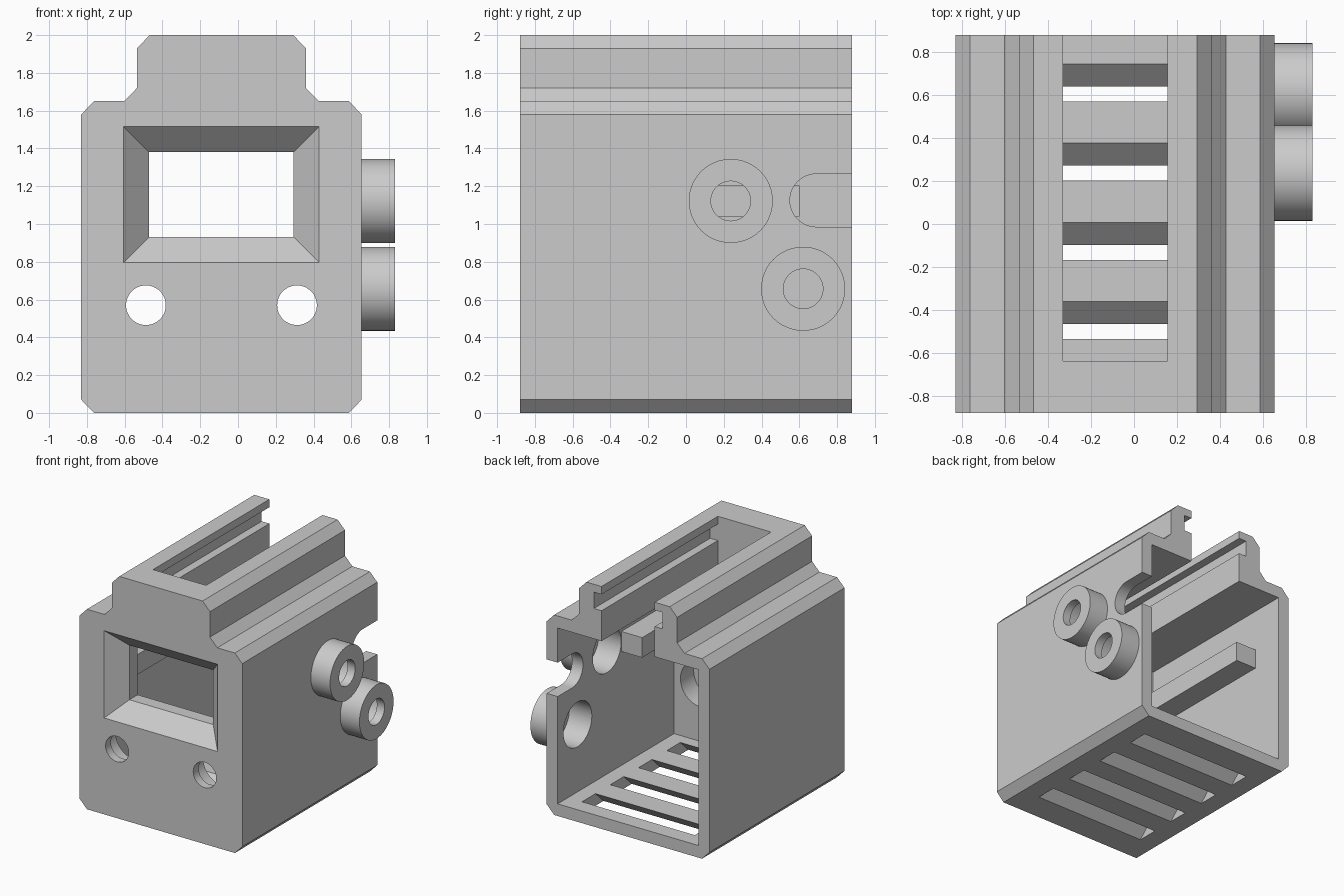
import bpy, bmesh, math

cube = bpy.data.objects.get("Cube")
if cube:
    bpy.data.objects.remove(cube, do_unlink=True)

grey = bpy.data.materials.new("plain_grey")
grey.use_nodes = True
COLOUR = (0.6, 0.6, 0.6, 1)
grey.diffuse_color = COLOUR
grey.node_tree.nodes["Principled BSDF"].inputs["Base Color"].default_value = COLOUR

FRONT, BACK, INNER = -0.88, 0.88, -0.637   # front face, open back, inside of front wall
MID = -0.0875                              # centre line of the housing
BORE, HOLE = 0.185, 0.105                  # wide inner bore, small outer hole


def loft(name, loops, closed=False):
    """Skin a list of equal point loops; cap the ends, or join last to first."""
    bm = bmesh.new()
    rings = [[bm.verts.new(p) for p in loop] for loop in loops]
    n = len(rings[0])
    pairs = list(zip(rings, rings[1:]))
    if closed:
        pairs.append((rings[-1], rings[0]))
    else:
        bm.faces.new(rings[0])
        bm.faces.new(rings[-1])
    for a, b in pairs:
        for i in range(n):
            j = (i + 1) % n
            bm.faces.new((a[i], a[j], b[j], b[i]))
    bmesh.ops.recalc_face_normals(bm, faces=bm.faces)
    mesh = bpy.data.meshes.new(name)
    bm.to_mesh(mesh)
    bm.free()
    mesh.materials.append(grey)
    obj = bpy.data.objects.new(name, mesh)
    bpy.context.collection.objects.link(obj)
    return obj


def along_y(profile, y):
    return [(x, y, z) for x, z in profile]


def mirrored(half):
    """Complete a right-hand (offset, z) profile about the centre line."""
    return [(MID + d, z) for d, z in half] + [(MID - d, z) for d, z in reversed(half)]


def rect(x0, x1, z0, z1):
    return [(x0, z0), (x1, z0), (x1, z1), (x0, z1)]


def circle(u, v, r, n=48):
    steps = [2 * math.pi * i / n for i in range(n)]
    return [(u + r * math.cos(t), v + r * math.sin(t)) for t in steps]


def along_x(profile, x):
    return [(x, y, z) for y, z in profile]


def cut(target, cutter):
    cutter.hide_render = True
    mod = target.modifiers.new("cut", 'BOOLEAN')
    mod.operation = 'DIFFERENCE'
    mod.solver = 'EXACT'
    mod.object = cutter
    bpy.context.view_layer.objects.active = target
    bpy.ops.object.modifier_apply(modifier=mod.name)
    bpy.data.objects.remove(cutter, do_unlink=True)


def smooth(obj):
    bpy.ops.object.select_all(action='DESELECT')
    obj.select_set(True)
    bpy.context.view_layer.objects.active = obj
    bpy.ops.object.shade_smooth_by_angle(angle=math.radians(30))


# Housing: chamfered block with a raised top rail
outer = mirrored([(0.675, 0), (0.7425, 0.07), (0.7425, 1.58), (0.675, 1.65),
                  (0.515, 1.65), (0.4475, 1.72), (0.4475, 1.93), (0.38, 2)])
housing = loft("housing", [along_y(outer, FRONT), along_y(outer, BACK)])

# Cavity open at the back, with a lipped groove through the roof
inner = mirrored([(0.6425, 0.1), (0.6425, 1.55), (0.2425, 1.55), (0.2425, 1.8),
                  (0.3125, 1.8), (0.3125, 1.935), (0.2425, 1.935), (0.2425, 2.1)])
cut(housing, loft("cavity_cutter", [along_y(inner, INNER), along_y(inner, 1)]))


# Window: bevelled frame, then a straight opening
def window_loop(y, grow):
    return along_y(rect(-0.47 - grow, 0.295 + grow, 0.93 - grow, 1.38 + grow), y)


cut(housing, loft("window_cutter", [window_loop(FRONT - 0.02, 0.155),
                                    window_loop(FRONT + 0.135, 0),
                                    window_loop(INNER + 0.05, 0)]))

# Front holes, bored wider from the inside
for side in (-1, 1):
    x = MID + side * 0.4
    for r, y0, y1 in ((HOLE, FRONT - 0.05, INNER), (BORE, FRONT + 0.07, INNER + 0.05)):
        loops = [along_y(circle(x, 0.57, r), y) for y in (y0, y1)]
        cut(housing, loft("front_hole_cutter", loops))

# Slanted vents through the floor
for i in range(4):
    y = 0.57 - i * 0.3685

    def vent_loop(z):
        s = y + (z - 0.1) * 1.05
        return [(MID - 0.515, s, z), (MID + 0.515, s, z),
                (MID + 0.515, s + 0.175, z), (MID - 0.515, s + 0.175, z)]

    cut(housing, loft("vent_cutter", [vent_loop(-0.05), vent_loop(0.15)]))

# Round-ended notch at the back of the left wall
arc = [math.pi / 2 + math.pi * i / 24 for i in range(25)]
notch = [(0.69 + 0.14 * math.cos(t), 1.125 + 0.14 * math.sin(t)) for t in arc]
notch += [(1, 0.985), (1, 1.265)]
cut(housing, loft("notch_cutter", [along_x(notch, 0.45), along_x(notch, 0.75)]))

# Round bosses on the left wall, each a cup with a small outer hole
wall = MID + 0.7425
for name, y, z in (("upper_boss", 0.237, 1.122), ("lower_boss", 0.62, 0.657)):
    bore = circle(y, z, BORE)
    cut(housing, loft("bore_cutter", [along_x(bore, 0.45), along_x(bore, 0.75)]))
    section = [(BORE, wall), (BORE, 0.76), (HOLE, 0.76),
               (HOLE, 0.83), (0.2225, 0.83), (0.2225, wall)]
    smooth(loft(name, [along_x(circle(y, z, r), x) for r, x in section], closed=True))

smooth(housing)

# Guide bars on the inner side walls
for name, x0, x1, end in (("right_guide_bar", -0.75, -0.54, 0.6),
                          ("left_guide_bar", 0.365, 0.575, 0.05)):
    bar = rect(x0, x1, 1.04, 1.205)
    loft(name, [along_y(bar, INNER - 0.01), along_y(bar, end)])
